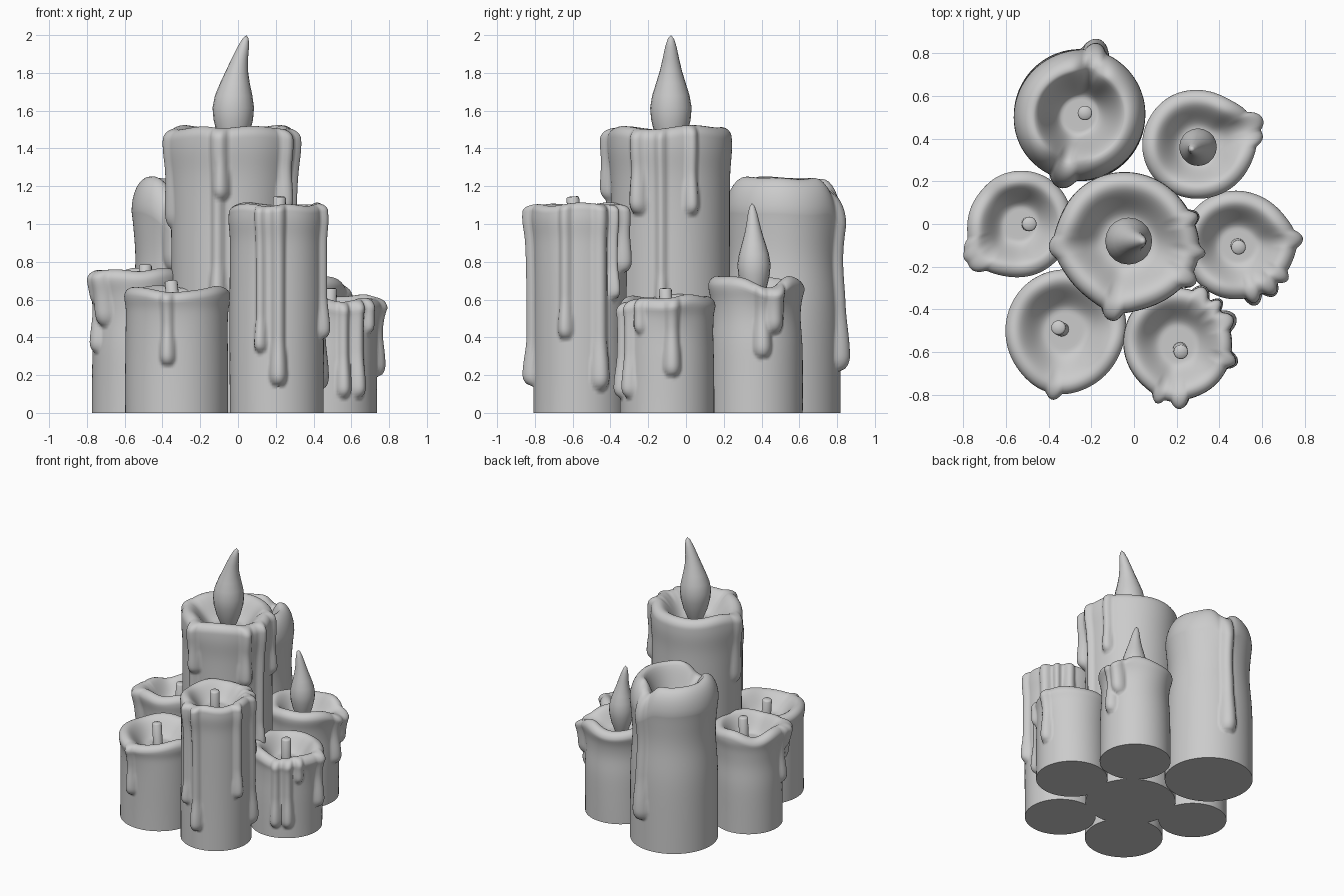
import bpy, bmesh, math
from mathutils import Vector

cube = bpy.data.objects.get("Cube")
if cube:
    bpy.data.objects.remove(cube, do_unlink=True)

wax = bpy.data.materials.new("grey_wax")
wax.use_nodes = True
GREY = (0.6, 0.6, 0.6, 1)
wax.diffuse_color = GREY
wax.node_tree.nodes["Principled BSDF"].inputs["Base Color"].default_value = GREY

SIDES = 160


def smooth(t):
    t = min(max(t, 0), 1)
    return t * t * (3 - 2 * t)


def bell(t):
    return math.exp(-t * t)


def turn(angle, degrees):
    """Signed angle from a direction given in degrees."""
    return (angle - math.radians(degrees) + math.pi) % math.tau - math.pi


def skin(name, rings, tip):
    """Join rings of points with quads, a flat base and a fan to the tip."""
    bm = bmesh.new()
    loops = [[bm.verts.new(p) for p in ring] for ring in rings]
    n = len(loops[0])
    bm.faces.new(loops[0][::-1])
    for low, high in zip(loops, loops[1:]):
        for i in range(n):
            j = (i + 1) % n
            bm.faces.new((low[i], low[j], high[j], high[i]))
    end = bm.verts.new(tip)
    for i in range(n):
        bm.faces.new((loops[-1][i], loops[-1][(i + 1) % n], end))
    mesh = bpy.data.meshes.new(name)
    bm.to_mesh(mesh)
    bm.free()
    mesh.materials.append(wax)
    obj = bpy.data.objects.new(name, mesh)
    bpy.context.collection.objects.link(obj)
    bpy.ops.object.select_all(action='DESELECT')
    obj.select_set(True)
    bpy.context.view_layer.objects.active = obj
    bpy.ops.object.shade_smooth_by_angle(angle=math.radians(65))


def drip_bulge(angle, z, radius, drips):
    """Outward push of the wax runs: a rounded ridge ending in a drop."""
    push = 0
    for degrees, end, width, height in drips:
        arc = abs(turn(angle, degrees)) * radius
        drop = width * 1.8
        centre = end + drop
        if z < end:
            continue
        if z < centre:
            size = math.sqrt(max(0, 1 - ((centre - z) / drop) ** 2))
        else:
            size = 1 - 0.35 * smooth((z - centre) / (width * 6))
        reach = width * 1.5 * (0.3 + 0.7 * size)
        if arc < reach:
            push = max(push, height * 1.3 * size * (1 - (arc / reach) ** 2))
    return push


def candle(name, x, y, radius, height, depth, drips, shoulder=0.06, lip_height=0.06,
           waist=0.01, waist_at=0.68, spouts=(), seed=0):
    # spouts: direction, drop of the rim, push outward, spread
    def rim(a):
        z = height + 0.006 * math.sin(3 * a + seed) + 0.004 * math.sin(5 * a + 2 * seed)
        return z - sum(drop * bell(turn(a, d) / spread) for d, drop, _, spread in spouts)

    def body(a, z):
        u = z / height
        r = radius * (1 - waist * 2 * bell((u - waist_at) / 0.16))
        r += 0.01 * bell((u - 0.93) / 0.07) + 0.005 * math.sin(2 * a + seed + 3 * u) * u
        for degrees, _, push, spread in spouts:
            r += push * bell(turn(a, degrees) / spread) * bell((u - 1) / 0.2)
        return r

    angles = [math.tau * i / SIDES for i in range(SIDES)]

    def ring(shape):
        points = []
        for a in angles:
            r, z = shape(a)
            points.append((x + r * math.cos(a), y + r * math.sin(a), z))
        return points

    def side(u):
        def shape(a):
            z = u * (rim(a) - lip_height)
            return body(a, z) + drip_bulge(a, z, radius, drips), z
        return ring(shape)

    def lip(t):
        def shape(a):
            low = rim(a) - lip_height
            run = drip_bulge(a, low, radius, drips) * (0.4 + 0.6 * math.cos(t))
            return (body(a, low) + run - shoulder * (1 - math.cos(t)),
                    low + lip_height * math.sin(t))
        return ring(shape)

    def bowl(v):
        def shape(a):
            top = rim(a)
            low = top - lip_height
            run = 0.4 * drip_bulge(a, low, radius, drips) * (1 - smooth(v * 3))
            r = (body(a, low) - shoulder) * (1 - v) + run
            return r, top + (height - depth - top) * smooth(v * 1.6)
        return ring(shape)

    rows = int(height / 0.016)
    rings = [side(k / rows) for k in range(rows + 1)]
    rings += [lip(math.pi / 2 * k / 8) for k in range(1, 9)]
    rings += [bowl(k / 18) for k in range(1, 18)]
    skin(name, rings, (x, y, height - depth))


def wick(name, base, top, radius=0.034):
    base, top = Vector(base), Vector(top)
    axis = (top - base).normalized()
    side = axis.cross(Vector((0, 1, 0))).normalized()
    other = axis.cross(side)

    def ring(centre, r):
        return [centre + r * (math.cos(a) * side + math.sin(a) * other)
                for a in (math.tau * i / 16 for i in range(16))]
    skin(name, [ring(base, radius), ring(top - axis * 0.008, radius),
                ring(top, radius * 0.8)], top)


def flame(name, x, y, bottom, top, radius, lean):
    # height, width and sideways curl
    profile = [(0, .35, 0), (.08, .55, 0), (.18, .78, 0), (.3, .95, 0), (.4, 1, 0),
               (.5, .9, .03), (.6, .72, .12), (.7, .54, .27), (.8, .4, .48),
               (.9, .28, .75), (.97, .15, .93)]
    rings = []
    for t, width, curl in profile:
        r, z = radius * width, bottom + t * (top - bottom)
        rings.append([(x + lean[0] * curl + r * math.cos(a),
                       y + lean[1] * curl + r * math.sin(a), z)
                      for a in (math.tau * i / 20 for i in range(20))])
    skin(name, rings, (x + lean[0], y + lean[1], top))


# Tall centre candle
candle("centre_candle", -0.035, -0.08, 0.315, 1.515, 0.14, [
    (257, 0.55, .034, .045), (260, 1.12, .034, .048), (-9, 0.55, .026, .035),
    (-32, 1.05, .036, .045), (20, 1.05, .03, .035), (185, 0.98, .045, .025)],
    shoulder=0.055, waist=0.0,
    spouts=[(260, .01, .02, .3), (185, .01, .02, .3), (-15, .005, .02, .5)])
flame("centre_flame", -0.025, -0.08, 1.36, 2.0, 0.11, (0.07, 0))

# Front candle with several runs
candle("front_candle", 0.205, -0.56, 0.248, 1.105, 0.11, [
    (250, 0.32, .026, .035), (272, 0.14, .034, .045), (-18, 0.39, .03, .035),
    (25, 0.12, .038, .04), (45, 0.6, .025, .035), (65, 0.74, .035, .04)],
    shoulder=0.04, lip_height=0.04, waist=0.0,
    spouts=[(260, .015, .015, .3)], seed=1)
wick("front_wick", (0.215, -0.585, 0.96), (0.22, -0.6, 1.145))

# Short front left-hand candle
candle("front_side_candle", -0.325, -0.5, 0.272, 0.665, 0.12,
       [(260, 0.25, .03, .035)], shoulder=0.045, lip_height=0.045, waist=0.0,
       spouts=[(260, .03, .02, .45), (20, .015, .02, .5)], seed=2)
wick("front_side_wick", (-0.335, -0.495, 0.5), (-0.355, -0.485, 0.7))

# Side candle
candle("side_candle", -0.535, 0.0, 0.238, 0.76, 0.13, [
    (222, 0.46, .042, .04), (205, 0.32, .034, .03), (212, 0.56, .034, .035)],
    shoulder=0.05, lip_height=0.05, waist=0.02,
    spouts=[(222, .01, .025, .4), (140, .03, 0, .5)], seed=3)
wick("side_wick", (-0.495, 0.0, 0.58), (-0.49, 0.0, 0.785))

# Broad back candle with deep bowl, tall sloping shoulder and two spouts
candle("back_candle", -0.255, 0.51, 0.308, 1.245, 0.27, [
    (76, 0.22, .045, .045), (255, 0.75, .05, .04)],
    shoulder=0.09, lip_height=0.18, waist=0.03, waist_at=0.66,
    spouts=[(76, .08, .025, .25), (255, .08, .03, .35)], seed=4)
wick("back_wick", (-0.23, 0.52, 0.94), (-0.23, 0.52, 1.1))

# Small lit back candle
candle("lit_back_candle", 0.3, 0.37, 0.248, 0.72, 0.12, [
    (22, 0.42, .04, .045), (8, 0.29, .036, .035)],
    shoulder=0.05, lip_height=0.05, waist=0.02, waist_at=0.72,
    spouts=[(18, .05, .05, .4), (110, .02, .015, .6)], seed=5)
flame("lit_back_flame", 0.3, 0.36, 0.57, 1.11, 0.088, (-0.03, -0.01))

# Small side candle with twin runs
candle("small_candle", 0.485, -0.1, 0.25, 0.62, 0.12, [
    (287, 0.08, .03, .035), (307, 0.08, .032, .035), (6, 0.19, .034, .035),
    (325, 0.42, .025, .025)], shoulder=0.05, lip_height=0.055, waist=0.005,
    spouts=[(290, .035, 0, .5), (4, .01, .025, .35)], seed=6)
wick("small_wick", (0.485, -0.1, 0.46), (0.49, -0.11, 0.66))
